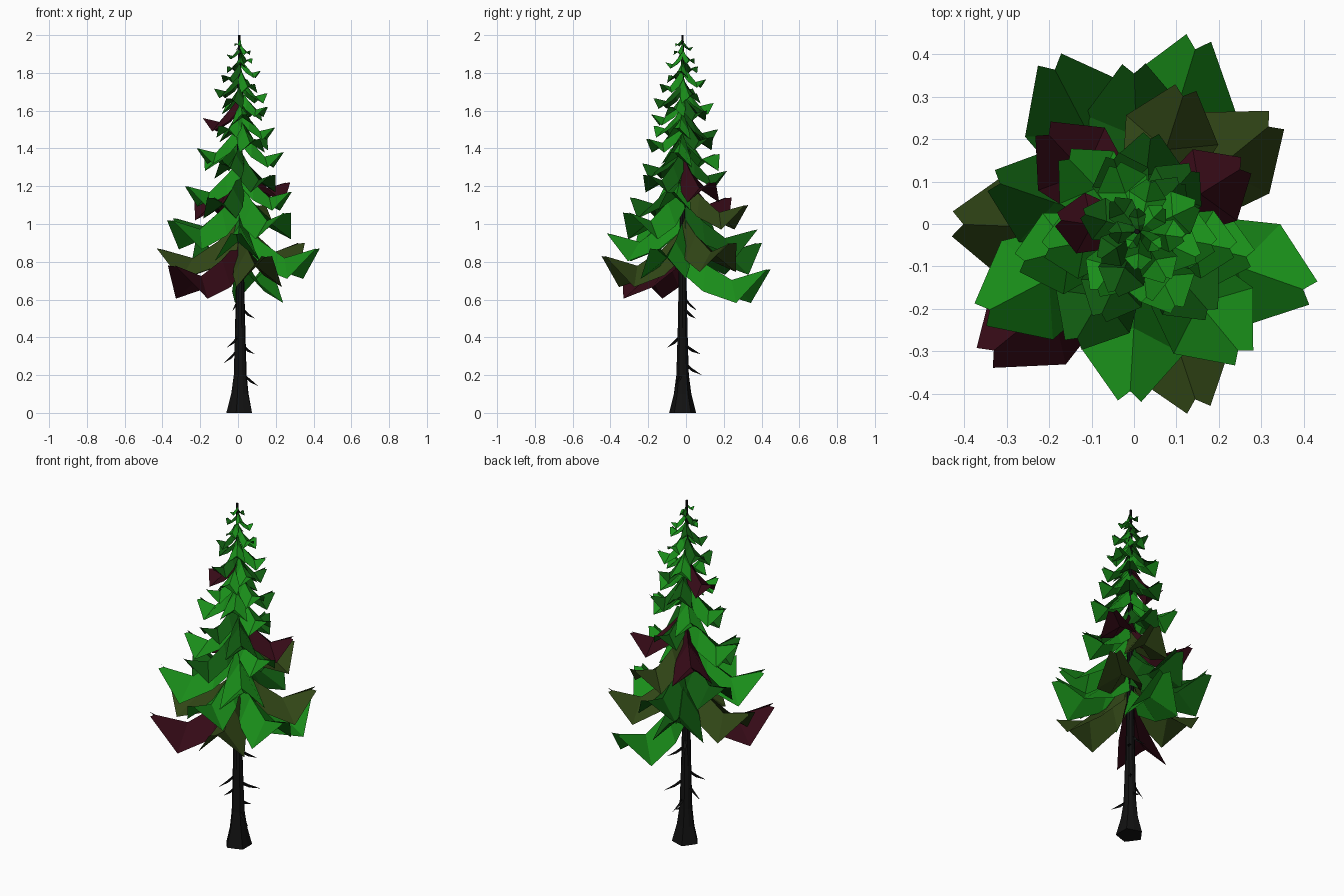
import bpy, bmesh, math
from mathutils import Vector

if "Cube" in bpy.data.objects:
    bpy.data.objects.remove(bpy.data.objects["Cube"])

CX, CY = 0.013, -0.018  # trunk axis


def material(name, rgb):
    m = bpy.data.materials.new(name)
    m.diffuse_color = (*rgb, 1)
    m.use_nodes = True
    m.node_tree.nodes["Principled BSDF"].inputs["Base Color"].default_value = m.diffuse_color
    return m


BARK = material("bark", (0.006, 0.006, 0.006))
GREENS = [material("bright_green", (0.01, 0.27, 0.01)),
          material("deep_green", (0.005, 0.10, 0.005)),
          material("olive", (0.03, 0.06, 0.008)),
          material("dark_red", (0.035, 0.003, 0.008))]


def make_object(name, bm, mat):
    me = bpy.data.meshes.new(name)
    bm.to_mesh(me)
    bm.free()
    me.materials.append(mat)
    ob = bpy.data.objects.new(name, me)
    bpy.context.collection.objects.link(ob)
    return ob


# Trunk: tapered rings with a lobed root flare
SIDES = 10
bm = bmesh.new()
rings = []
for z, r, lobe in [(0, .068, .1), (.1, .046, .06), (.2, .034, .02), (.45, .027, 0),
                   (.7, .022, 0), (1.2, .016, 0), (1.7, .010, 0), (2.0, .006, 0)]:
    ring = []
    x0 = CX - .003 * z
    for i in range(SIDES):
        a = math.tau * i / SIDES
        rr = r * (1 + lobe * (1 if i % 2 else -1))
        ring.append(bm.verts.new((x0 + rr * math.cos(a), CY + rr * math.sin(a), z)))
    rings.append(ring)
for lo, hi in zip(rings, rings[1:]):
    for i in range(SIDES):
        j = (i + 1) % SIDES
        bm.faces.new((lo[i], lo[j], hi[j], hi[i]))
bm.faces.new(rings[-1])
bm.faces.new(rings[0][::-1])
make_object("trunk", bm, BARK)

# Bough profile in units of bough length: (along, half width, height from tip, extra height up the tree)
RIDGE = [(.03, 0, .27, .30), (.27, 0, .06, .20), (.58, 0, -.12, .02), (.96, 0, -.01, 0)]
EDGE = [(.03, .08, -.05, .25), (.30, .19, -.25, .15), (.72, .285, -.38, .02), (1.02, .065, 0, 0)]


def bough(index, x, y, z, mat):
    """Folded roof-shaped bough running from the trunk to the tip x, y, z."""
    out = Vector((x - CX, y - CY, 0))
    length = out.length
    out.normalize()
    side = Vector((-out.y, out.x, 0))
    steep = min(1, max(0, (z - .76) / .7))
    wide = 1 + .3 * steep
    bm = bmesh.new()

    def row(points, s):
        return [bm.verts.new(Vector((CX, CY, z)) + length *
                (out * u + side * (s * w * wide) + Vector((0, 0, h + steep * e)))) for u, w, h, e in points]

    mid, left, right = row(RIDGE, 0), row(EDGE, 1), row(EDGE, -1)
    for i in range(3):
        bm.faces.new((mid[i], mid[i + 1], left[i + 1], left[i]))
        bm.faces.new((right[i], right[i + 1], mid[i + 1], mid[i]))
    make_object(f"bough_{index:02d}", bm, mat)


# Lower and middle boughs, placed by tip
TIPS = [(.15, .43, .76, 0), (-.345, -.31, .78, 3), (.15, -.43, .83, 2), (.415, -.16, .87, 0),
        (-.42, 0, .87, 2), (.33, .24, .90, 2), (-.195, .38, .90, 1), (-.01, -.41, .95, 0),
        (0, .37, .97, 1), (-.355, -.21, 1.02, 0), (-.33, .10, 1.03, 1), (.255, -.31, 1.06, 0),
        (.12, .315, 1.10, 2), (-.21, .22, 1.14, 3), (-.14, -.28, 1.14, 1),
        (.26, .135, 1.22, 3), (-.27, -.09, 1.20, 0), (.18, -.21, 1.26, 1), (.275, -.08, 1.17, 0),
        (.04, .21, 1.28, 1), (-.08, -.22, 1.32, 1), (-.16, .16, 1.37, 0), (.235, -.06, 1.38, 0),
        (-.21, -.06, 1.40, 0), (.10, -.20, 1.45, 0), (.14, .13, 1.46, 1), (-.05, .16, 1.50, 1),
        (.19, -.05, 1.51, 0), (-.09, -.16, 1.52, 0), (-.18, .01, 1.56, 3), (.03, -.18, 1.58, 0),
        (.11, .10, 1.60, 1), (.15, -.08, 1.62, 0)]
for n, (x, y, z, c) in enumerate(TIPS):
    bough(n, x, y, z, GREENS[c])

# Upper boughs spiral to the top, shrinking as they climb
z, angle, n = 1.64, math.radians(110), len(TIPS)
while z < 1.965:
    r = .022 + .345 * (2.0 - z) ** .85
    bough(n, CX + r * math.cos(angle), CY + r * math.sin(angle), z,
          GREENS[(0, 1, 0, 0, 1)[n % 5]])
    angle += math.radians(137.5)
    z += .016 + .06 * r
    n += 1

# Bare twigs on the lower trunk: crossed thin blades (start z, tip x, y, z)
TWIGS = [(.22, .11, -.06, .14), (.37, .09, .08, .20 + .11), (.35, -.08, -.02, .26),
         (.42, -.06, -.10, .345), (.56, .09, .05, .50), (.62, -.03, .06, .54), (.27, .03, .085, .2)]
for i, (z0, x, y, z1) in enumerate(TWIGS):
    tip = Vector((x, y, z1))
    root = Vector((CX, CY, z0))
    flat = Vector((tip.y - root.y, root.x - tip.x, 0)).normalized() * .011
    bm = bmesh.new()
    for off in (flat, Vector((0, 0, .012))):
        mid = root.lerp(tip, .5) + Vector((0, 0, -.008))
        bm.faces.new([bm.verts.new(p) for p in (root + off, root - off, mid - off * .7, tip, mid + off * .7)])
    make_object(f"twig_{i}", bm, BARK)
